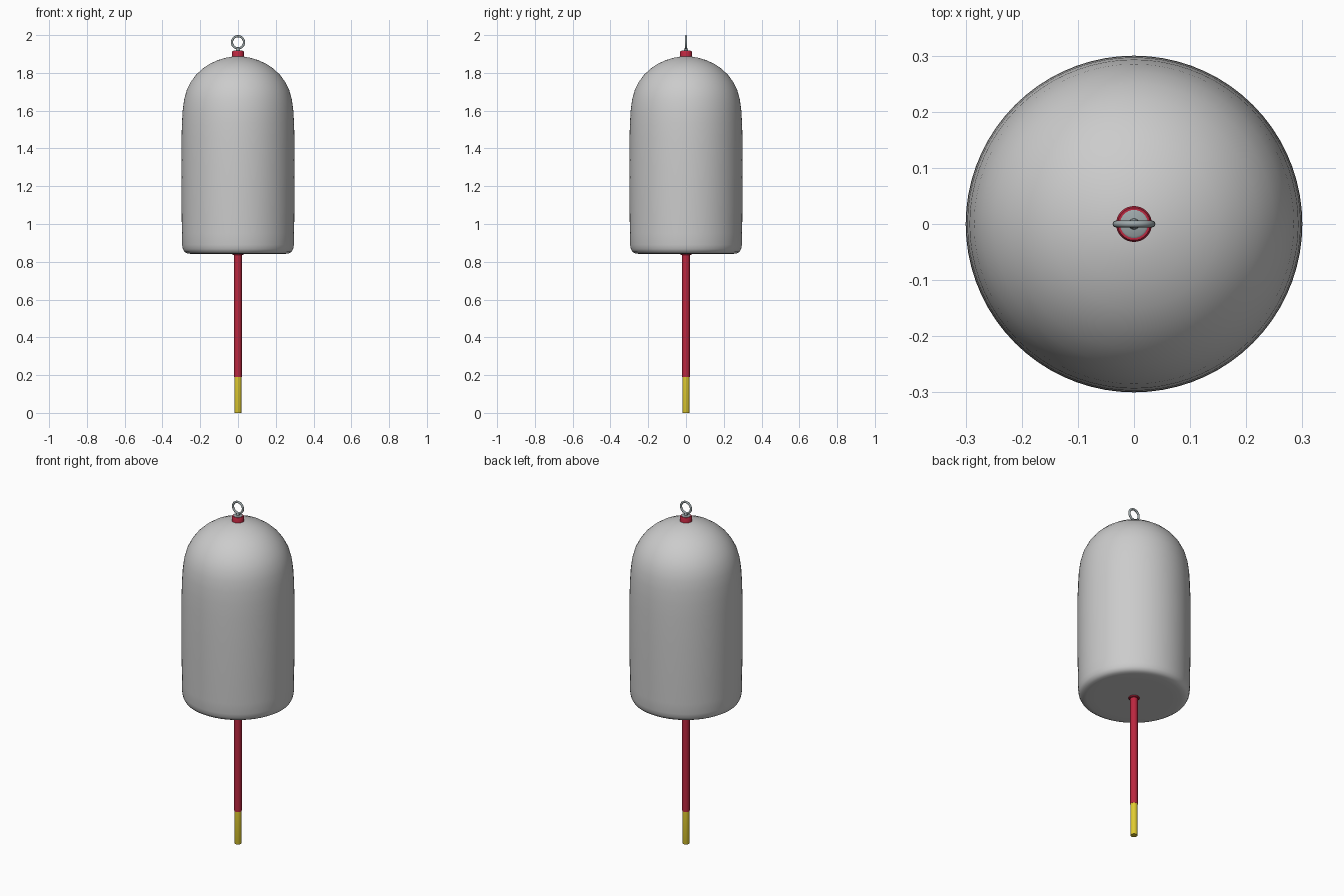
import bpy, bmesh, math

if "Cube" in bpy.data.objects:
    bpy.data.objects.remove(bpy.data.objects["Cube"])


def paint(obj, name, color):
    mat = bpy.data.materials.get(name) or bpy.data.materials.new(name)
    mat.diffuse_color = color
    mat.use_nodes = True
    mat.node_tree.nodes["Principled BSDF"].inputs["Base Color"].default_value = mat.diffuse_color
    obj.data.materials.append(mat)


def smooth(obj, angle=35):
    bpy.ops.object.select_all(action='DESELECT')
    bpy.context.view_layer.objects.active = obj
    obj.select_set(True)
    bpy.ops.object.shade_smooth_by_angle(angle=math.radians(angle))


def lathe(name, profile, sides=32):
    """Spin a closed (radius, z) profile around the z axis."""
    bm = bmesh.new()
    rings = []
    for r, z in profile:
        if r == 0:
            rings.append([bm.verts.new((0, 0, z))] * sides)
        else:
            rings.append([bm.verts.new((r * math.cos(2 * math.pi * i / sides),
                                        r * math.sin(2 * math.pi * i / sides), z))
                          for i in range(sides)])
    for a, b in zip(rings, rings[1:]):
        for i in range(sides):
            j = (i + 1) % sides
            bm.faces.new(list(dict.fromkeys((a[i], a[j], b[j], b[i]))))
    bmesh.ops.recalc_face_normals(bm, faces=bm.faces)
    mesh = bpy.data.meshes.new(name)
    bm.to_mesh(mesh)
    bm.free()
    obj = bpy.data.objects.new(name, mesh)
    bpy.context.collection.objects.link(obj)
    smooth(obj)
    return obj


RED = (0.5, 0.02, 0.05, 1)
YELLOW = (0.75, 0.6, 0.03, 1)
STEEL = (0.33, 0.38, 0.39, 1)

# Foam float with rounded lower rim and domed top
lathe("float_body", [
    (0, 0.843), (0.2, 0.842), (0.25, 0.842), (0.27, 0.845), (0.284, 0.853),
    (0.292, 0.868), (0.296, 0.89), (0.297, 0.95), (0.299, 1.1), (0.3, 1.3),
    (0.299, 1.45), (0.297, 1.53), (0.293, 1.6), (0.285, 1.66), (0.271, 1.71),
    (0.25, 1.752), (0.222, 1.79), (0.188, 1.822), (0.15, 1.848),
    (0.105, 1.868), (0.065, 1.88), (0.03, 1.886), (0, 1.887)], 72)

# Pole through the float, with yellow tip
pole = lathe("pole", [(0, 0.19), (0.02, 0.19), (0.02, 1.88), (0, 1.88)])
paint(pole, "red", RED)
tip = lathe("pole_tip", [(0, 0), (0.0185, 0), (0.0195, 0.003), (0.0195, 0.19), (0, 0.19)])
paint(tip, "yellow", YELLOW)

# Sleeve ends below and above the float
lower = lathe("lower_collar", [(0.019, 0.835), (0.026, 0.835), (0.029, 0.838),
                               (0.029, 0.86), (0.019, 0.86)])
paint(lower, "red", RED)
upper = lathe("upper_collar", [(0, 1.87), (0.032, 1.87), (0.032, 1.91),
                               (0.029, 1.915), (0, 1.915)])
paint(upper, "red", RED)

# Metal cap and eye ring
cap = lathe("eye_washer", [(0, 1.905), (0.025, 1.905), (0.025, 1.917),
                           (0.022, 1.919), (0, 1.919)])
paint(cap, "steel", STEEL)
stem = lathe("eye_stem", [(0, 1.91), (0.011, 1.91), (0.009, 1.925), (0.006, 1.932), (0, 1.932)])
paint(stem, "steel", STEEL)
bpy.ops.mesh.primitive_torus_add(major_segments=48, minor_segments=16,
                                 major_radius=0.032, minor_radius=0.006,
                                 location=(0, 0, 1.962), rotation=(math.pi / 2, 0, 0))
ring = bpy.context.object
ring.name = "eye_ring"
smooth(ring)
paint(ring, "steel", STEEL)
